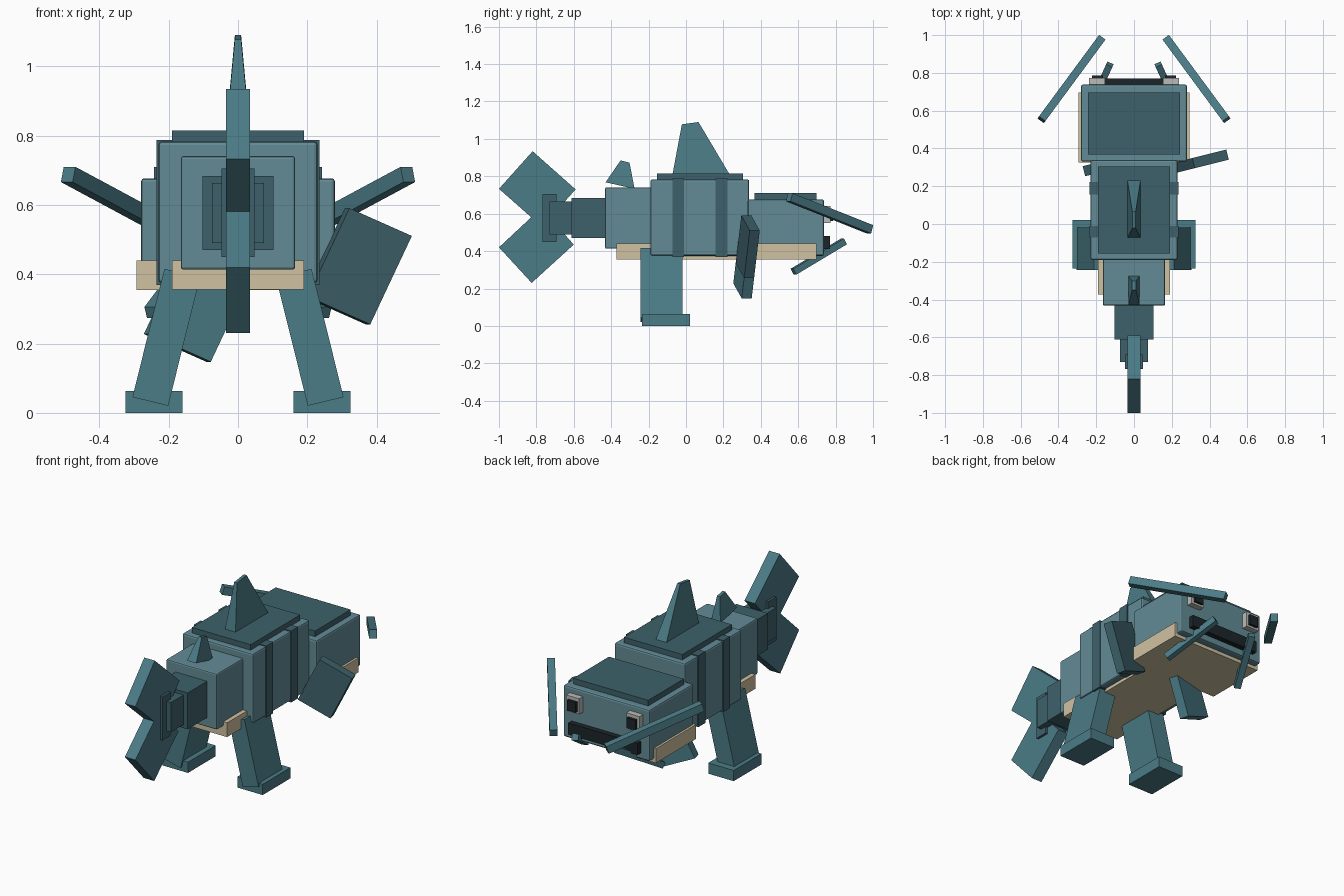
import bpy, bmesh
from mathutils import Vector, Matrix

if "Cube" in bpy.data.objects:
    bpy.data.objects.remove(bpy.data.objects["Cube"])


def material(name, r, g, b):
    m = bpy.data.materials.new(name)
    m.diffuse_color = (r, g, b, 1)
    m.use_nodes = True
    m.node_tree.nodes["Principled BSDF"].inputs["Base Color"].default_value = m.diffuse_color
    return m


SKIN = material("skin", 0.125, 0.26, 0.305)
FIN = material("fin", 0.07, 0.20, 0.24)
DARK = material("dark_skin", 0.048, 0.12, 0.145)
CREAM = material("cream", 0.63, 0.54, 0.36)
GREY = material("eye_grey", 0.5, 0.5, 0.48)
BLACK = material("black", 0.012, 0.018, 0.022)


def finish(name, bm, mat, bevel=0):
    bmesh.ops.recalc_face_normals(bm, faces=bm.faces)
    me = bpy.data.meshes.new(name)
    bm.to_mesh(me)
    bm.free()
    ob = bpy.data.objects.new(name, me)
    bpy.context.collection.objects.link(ob)
    me.materials.append(mat)
    if bevel:
        mod = ob.modifiers.new("bevel", 'BEVEL')
        mod.width = bevel
        mod.segments = 2
    return ob


def slab(name, center, ex, ey, ez, mat, bevel=0):
    """Box given by its centre and three full edge vectors."""
    m = Matrix((ex, ey, ez)).transposed().to_4x4()
    m.translation = Vector(center)
    bm = bmesh.new()
    bmesh.ops.create_cube(bm, size=1, matrix=m)
    return finish(name, bm, mat, bevel)


def box(name, x, y, z, mat, bevel=0):
    """Axis-aligned box from (min, max) ranges."""
    c = [(r[0] + r[1]) / 2 for r in (x, y, z)]
    d = [r[1] - r[0] for r in (x, y, z)]
    return slab(name, c, (d[0], 0, 0), (0, d[1], 0), (0, 0, d[2]), mat, bevel)


def bar(name, a, b, w, h, mat):
    """Straight bar between two points, w sideways and h upwards."""
    a, b = Vector(a), Vector(b)
    d = b - a
    side = d.cross(Vector((0, 0, 1))).normalized()
    up = side.cross(d).normalized()
    return slab(name, (a + b) / 2, side * w, d, up * h, mat)


def blade(name, profile, mat):
    """Fin from (y, z, half width) points."""
    bm = bmesh.new()
    sides = [[bm.verts.new((s * w, y, z)) for y, z, w in profile] for s in (-1, 1)]
    n = len(profile)
    for ring in sides:
        bm.faces.new(ring)
    for i in range(n):
        j = (i + 1) % n
        bm.faces.new((sides[0][i], sides[0][j], sides[1][j], sides[1][i]))
    return finish(name, bm, mat)


def sym(v):
    return (-v, v)


# trunk, from head to tail
box("head", sym(0.28), (0.33, 0.738), (0.375, 0.677), SKIN, 0.01)
box("head_plate", sym(0.243), (0.367, 0.697), (0.67, 0.71), DARK)
box("jaw", sym(0.293), (0.325, 0.697), (0.355, 0.44), CREAM)
box("body", sym(0.23), (-0.19, 0.338), (0.375, 0.783), SKIN, 0.01)
box("back_plate", sym(0.19), (-0.155, 0.305), (0.77, 0.815), DARK)
box("belly", sym(0.19), (-0.372, 0.34), (0.356, 0.44), CREAM)
box("rear_body", sym(0.165), (-0.432, -0.18), (0.413, 0.741), SKIN, 0.008)
box("tail_base", sym(0.102), (-0.612, -0.42), (0.47, 0.683), DARK)
box("tail_stem", sym(0.075), (-0.73, -0.6), (0.49, 0.664), DARK)
box("tail_plate", sym(0.048), (-0.768, -0.692), (0.45, 0.705), DARK)

# bands around the body
for i, y in enumerate(((-0.072, -0.01), (0.157, 0.222))):
    box(f"band_{i + 1}", sym(0.235), y, (0.369, 0.788), DARK)

# tail fin lobes
W = 0.034
blade("upper_tail_fin", [(-0.82, 0.934, W), (-0.59, 0.73, W), (-0.77, 0.53, W), (-1.0, 0.733, W)], FIN)
blade("lower_tail_fin", [(-0.825, 0.23, W), (-0.6, 0.435, W), (-0.775, 0.63, W), (-1.0, 0.42, W)], FIN)

# dorsal fins, narrowing upwards
blade("dorsal_fin", [(-0.078, 0.78, 0.037), (-0.022, 1.078, 0.009), (0.067, 1.09, 0.009), (0.245, 0.79, 0.037)], FIN)
blade("small_dorsal_fin", [(-0.43, 0.768, 0.03), (-0.35, 0.885, 0.01), (-0.302, 0.873, 0.01), (-0.275, 0.733, 0.03)], FIN)

# pectoral fins share one tilt
across, down = Vector((0.18, 0.045, -0.08)), Vector((-0.12, -0.03, -0.255))
thick = down.cross(across).normalized() * 0.055
right_center = Vector((0.345, 0.33, 0.423))
slab("right_pectoral_fin", right_center, across, thick, down, DARK)
slab("left_pectoral_fin", right_center + Vector((-0.46, -0.013, -0.108)), across, thick, down, FIN)

# paired parts
for s, side in ((-1, "left"), (1, "right")):
    slab(side + "_leg", (s * 0.207, -0.132, 0.218), (s * 0.103, 0, 0.025),
         (0, 0.225, 0), (s * -0.092, 0, 0.37), FIN)
    box(side + "_foot", sorted((s * 0.16, s * 0.325)), (-0.235, 0.022), (0, 0.063), FIN)
    bar(side + "_whisker", (s * 0.172, 0.983, 0.517), (s * 0.49, 0.552, 0.688), 0.042, 0.046, FIN)
    bar(side + "_chin_whisker", (s * 0.128, 0.845, 0.452), (s * 0.25, 0.575, 0.29), 0.036, 0.036, FIN)
    box(side + "_eye", sorted((s * 0.153, s * 0.238)), (0.72, 0.772), (0.55, 0.642), GREY)
    box(side + "_pupil", sorted((s * 0.165, s * 0.222)), (0.75, 0.787), (0.562, 0.622), BLACK)

# mouth
box("mouth", sym(0.225), (0.72, 0.77), (0.412, 0.48), BLACK)
